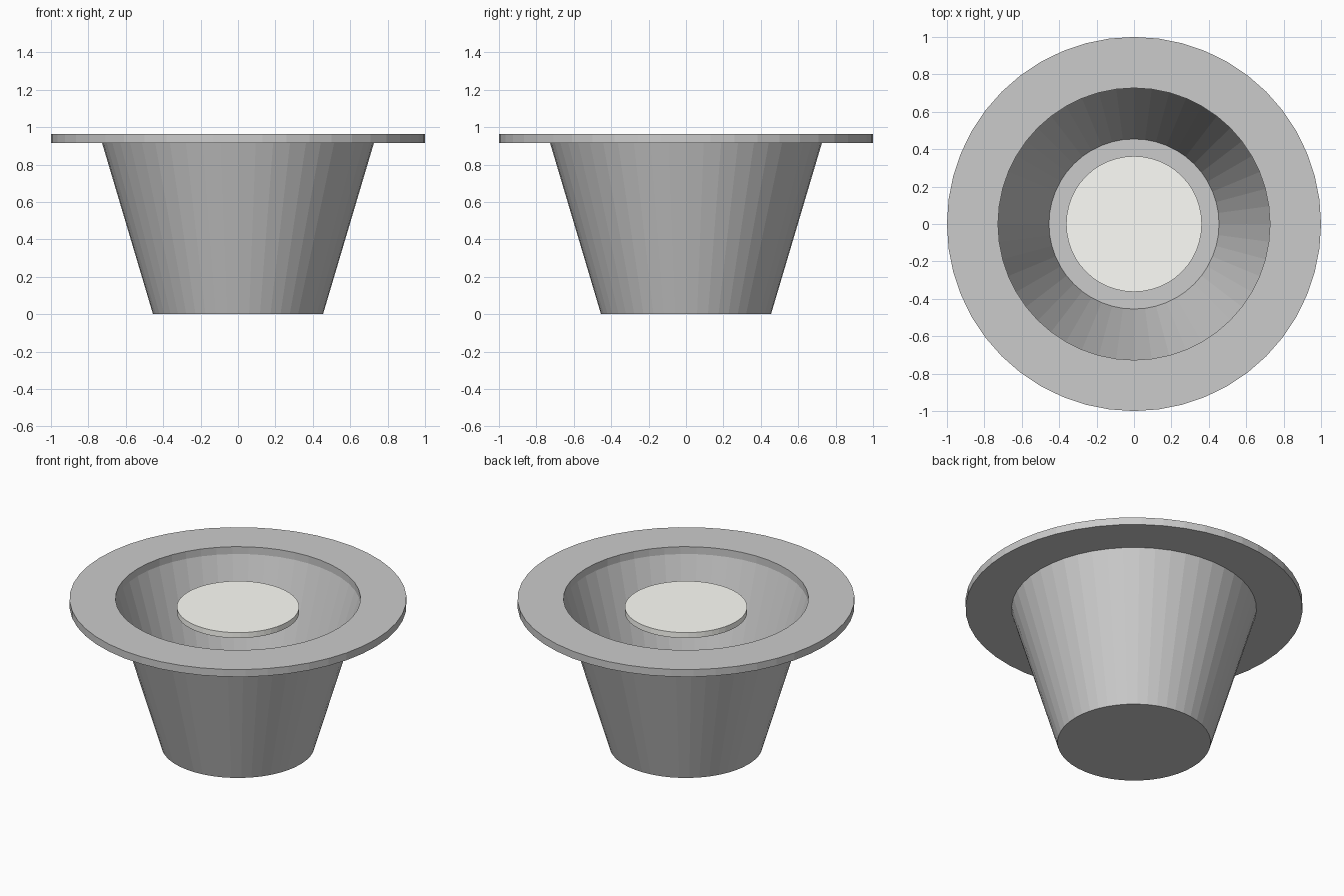
import bpy, bmesh
from math import cos, sin, tau

if "Cube" in bpy.data.objects:
    bpy.data.objects.remove(bpy.data.objects["Cube"])

SIDES = 48


def lathe(name, profile, closed=False, cap_start=False, cap_end=False):
    """Spin an (r, z) profile round the z axis."""
    bm = bmesh.new()
    rings = [[bm.verts.new((r * cos(tau * i / SIDES), r * sin(tau * i / SIDES), z))
              for i in range(SIDES)] for r, z in profile]
    pairs = list(zip(rings, rings[1:]))
    if closed:
        pairs.append((rings[-1], rings[0]))
    for a, b in pairs:
        for i in range(SIDES):
            j = (i + 1) % SIDES
            bm.faces.new((a[i], a[j], b[j], b[i]))
    if cap_start:
        bm.faces.new(rings[0][::-1])
    if cap_end:
        bm.faces.new(rings[-1])
    mesh = bpy.data.meshes.new(name)
    bm.to_mesh(mesh)
    bm.free()
    obj = bpy.data.objects.new(name, mesh)
    bpy.context.collection.objects.link(obj)
    return obj


# Thin tapered housing with a closed bottom
lathe("housing", [(0.4545, 0), (0.727, 0.916)], cap_start=True)

# Flat trim ring around the opening
lathe("trim_ring", [(0.727, 0.916), (1, 0.916), (1, 0.964), (0.727, 0.964)], closed=True)

# Pale light disc suspended inside the opening
disc = lathe("light_disc", [(0.363, 0.873), (0.363, 0.909)], cap_start=True, cap_end=True)
pale = bpy.data.materials.new("pale_diffuser")
pale.diffuse_color = (1, 1, 0.95, 1)
pale.use_nodes = True
pale.node_tree.nodes["Principled BSDF"].inputs["Base Color"].default_value = pale.diffuse_color
disc.data.materials.append(pale)
